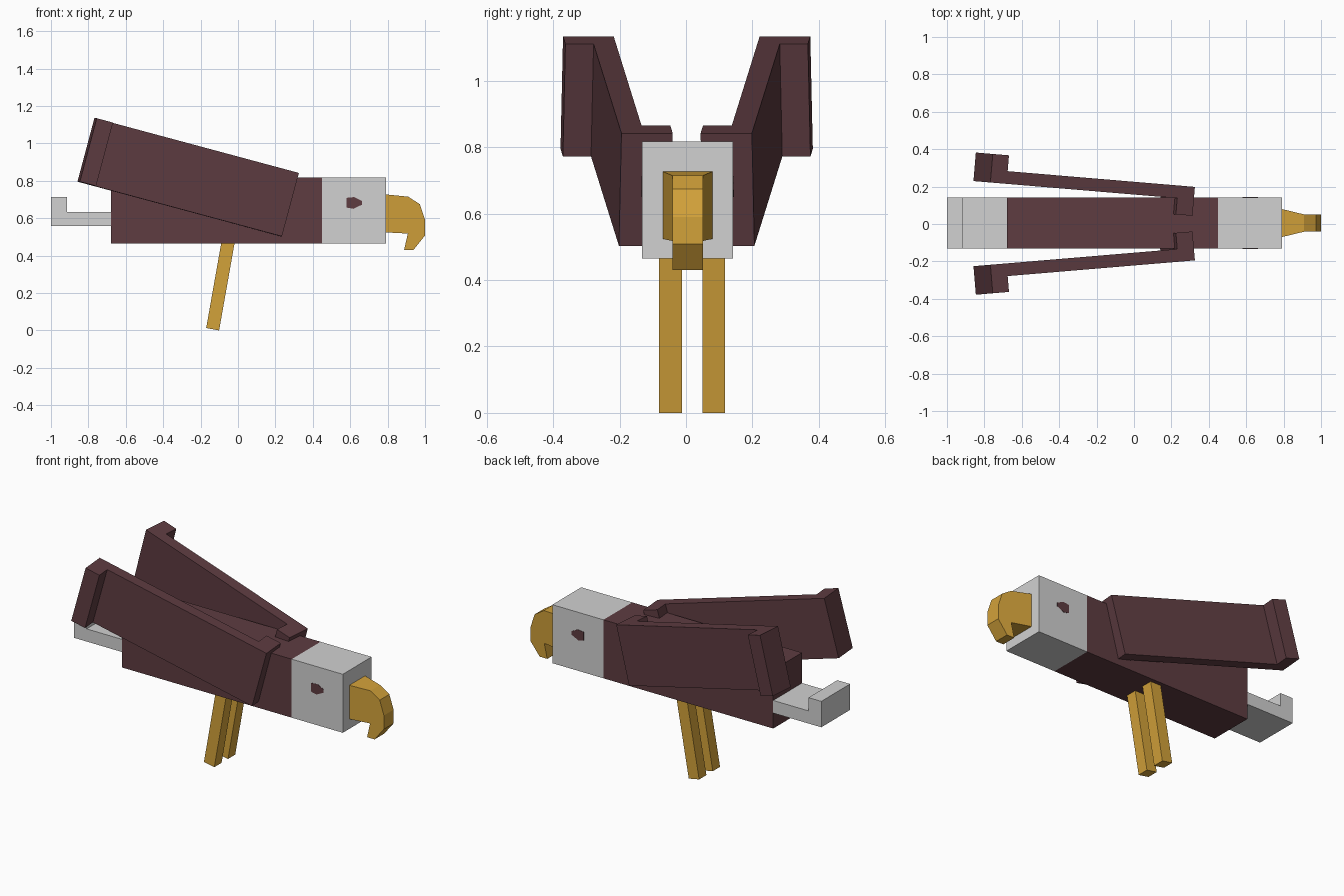
import bpy, bmesh
from math import radians
from mathutils import Matrix, Vector

if "Cube" in bpy.data.objects:
    bpy.data.objects.remove(bpy.data.objects["Cube"])


def material(name, rgb):
    m = bpy.data.materials.new(name)
    m.diffuse_color = (*rgb, 1)
    m.use_nodes = True
    m.node_tree.nodes["Principled BSDF"].inputs["Base Color"].default_value = m.diffuse_color
    return m


BROWN = material("dark brown feathers", (0.112, 0.045, 0.053))
GREY = material("pale grey", (0.64, 0.64, 0.64))
GOLD = material("golden yellow", (0.65, 0.36, 0.042))


def finish(name, bm, *mats):
    bmesh.ops.recalc_face_normals(bm, faces=bm.faces)
    me = bpy.data.meshes.new(name)
    bm.to_mesh(me)
    bm.free()
    for m in mats:
        me.materials.append(m)
    ob = bpy.data.objects.new(name, me)
    bpy.context.collection.objects.link(ob)
    return ob


def prism(points, direction):
    """Extrude a closed outline (3D points) along a direction."""
    bm = bmesh.new()
    face = bm.faces.new([bm.verts.new(p) for p in points])
    ext = bmesh.ops.extrude_face_region(bm, geom=[face], use_keep_orig=True)
    moved = [v for v in ext["geom"] if isinstance(v, bmesh.types.BMVert)]
    bmesh.ops.translate(bm, verts=moved, vec=direction)
    return bm


def side_prism(outline, y0, y1):
    return prism([(x, y0, z) for x, z in outline], (0, y1 - y0, 0))


Y0, Y1 = -0.132, 0.142          # body sides
MID = (Y0 + Y1) / 2

# Body and head: one box cut at the neck, head faces grey
bm = side_prism([(-0.68, 0.465), (0.79, 0.465), (0.79, 0.817), (-0.68, 0.817)], Y0, Y1)
bmesh.ops.bisect_plane(bm, geom=bm.verts[:] + bm.edges[:] + bm.faces[:],
                       plane_co=(0.45, 0, 0), plane_no=(1, 0, 0))
for f in bm.faces:
    f.material_index = 1 if f.calc_center_median().x > 0.45 else 0
finish("body_and_head", bm, BROWN, GREY)

# Tail with raised lip
finish("tail", side_prism([(-1, 0.558), (-0.68, 0.558), (-0.68, 0.634), (-0.915, 0.634),
                           (-0.915, 0.714), (-1, 0.714)], Y0, Y1), GREY)

# Hooked beak, wider where it meets the head
bm = side_prism([(0.79, 0.727), (0.91, 0.715), (0.972, 0.675), (1.0, 0.59), (1.0, 0.508),
                 (0.938, 0.43), (0.888, 0.43), (0.908, 0.518), (0.79, 0.524)], -1, 1)
for v in bm.verts:
    t = max(0, min(1, (0.908 - v.co.x) / 0.118))
    v.co.y = MID + v.co.y * (0.046 + 0.029 * t if v.co.x > 0.889 else 0.046)
    if v.co.x < 0.8:
        v.co.y = MID + (0.075 if v.co.y > MID else -0.075)
finish("beak", bm, GOLD)

# Eyes: thin plates on both sides of the head
EYE = [(0.581, 0.709), (0.622, 0.713), (0.662, 0.692), (0.662, 0.672), (0.617, 0.65), (0.581, 0.657)]
for side, y in (("right", Y0), ("left", Y1)):
    finish("eye_" + side, side_prism(EYE, y - 0.002, y + 0.002), BROWN)

# Legs, leaning backwards
for side, y in (("right", -0.081), ("left", 0.049)):
    finish("leg_" + side, side_prism([(-0.17, 0.013), (-0.101, 0), (-0.016, 0.48),
                                      (-0.085, 0.493)], y, y + 0.069), GOLD)

# Wings: Z-shaped plan, pitched up and splayed outwards towards the tail
PLAN = [(0, 0), (-1.04, 0), (-1.04, 0.085), (-1.13, 0.085), (-1.13, -0.068),
        (-0.092, -0.068), (-0.092, -0.155), (0, -0.155)]
for side, s in (("left", 1), ("right", -1)):
    bm = prism([(u, v * s, 0) for u, v in PLAN], (0, 0, 0.351))
    pose = (Matrix.Translation(Vector((0.235, 0.002 + 0.204 * s, 0.503)))
            @ Matrix.Rotation(radians(-4.8 * s), 4, 'Z') @ Matrix.Rotation(radians(15), 4, 'Y'))
    bmesh.ops.transform(bm, matrix=pose, verts=bm.verts)
    finish("wing_" + side, bm, BROWN)
